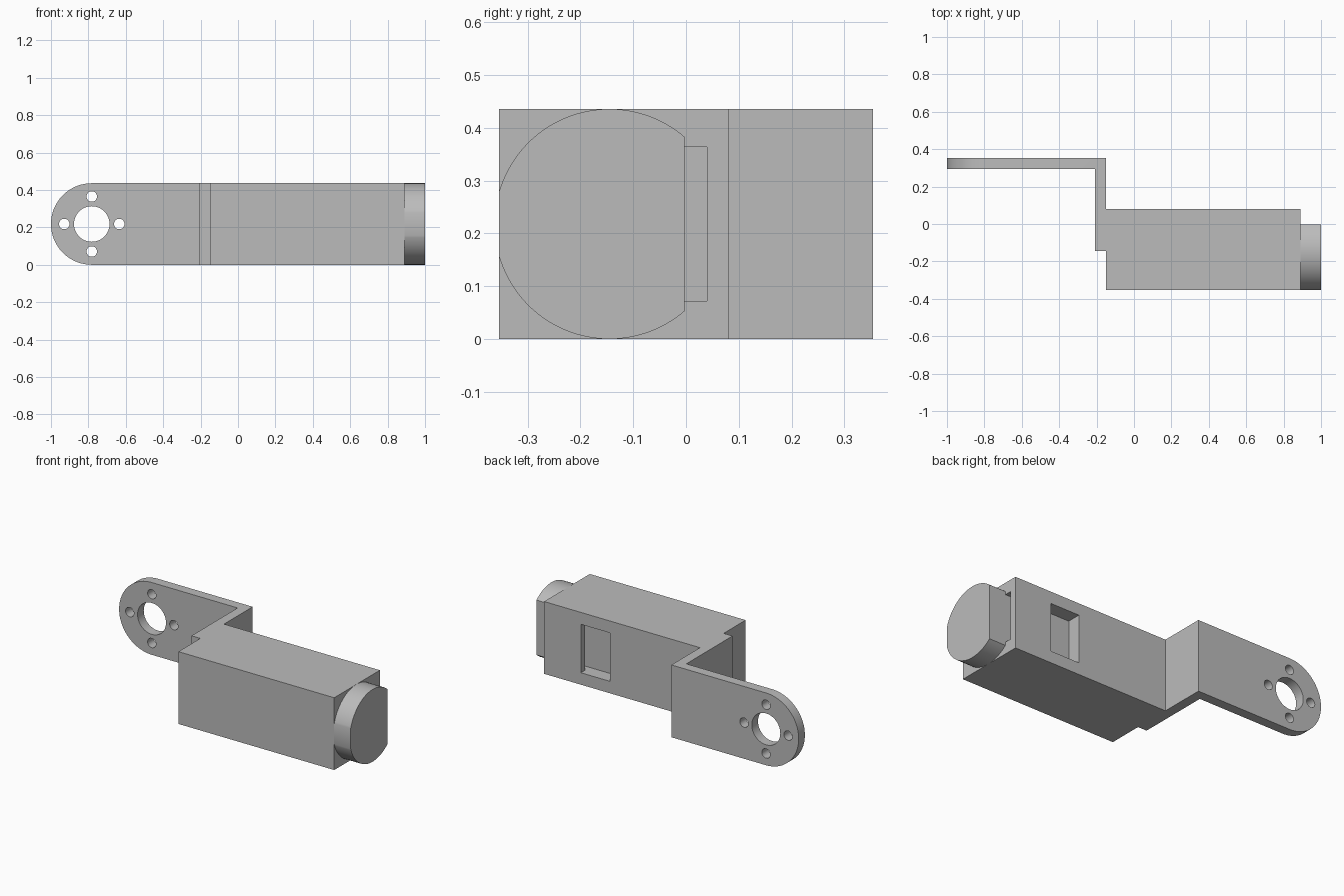
import bpy, bmesh, math
from mathutils import Vector

cube = bpy.data.objects.get("Cube")
if cube:
    bpy.data.objects.remove(cube, do_unlink=True)

grey = bpy.data.materials.new("plain grey")
grey.use_nodes = True
grey.diffuse_color = (0.5, 0.5, 0.5, 1)
grey.node_tree.nodes["Principled BSDF"].inputs["Base Color"].default_value = (0.5, 0.5, 0.5, 1)

HEIGHT = 0.436
R = HEIGHT / 2            # radius of the rounded ends
ARM_X = R - 1             # centre of the arm's hole pattern
DISC_Y = -0.145           # centre of the end disc


def prism(name, points, axis, low, high):
    """Extrude a profile along an axis; points use the other two axes in order."""
    def place(p, depth):
        co = list(p)
        co.insert("xyz".index(axis), depth)
        return Vector(co)
    bm = bmesh.new()
    base = bm.faces.new([bm.verts.new(place(p, low)) for p in points])
    shift = place((0, 0), high - low)
    side = bmesh.ops.extrude_face_region(bm, geom=[base], use_keep_orig=True)
    moved = [v for v in side["geom"] if isinstance(v, bmesh.types.BMVert)]
    bmesh.ops.translate(bm, verts=moved, vec=shift)
    bmesh.ops.recalc_face_normals(bm, faces=bm.faces)
    mesh = bpy.data.meshes.new(name)
    bm.to_mesh(mesh)
    bm.free()
    mesh.materials.append(grey)
    obj = bpy.data.objects.new(name, mesh)
    bpy.context.collection.objects.link(obj)
    return obj


def box(name, x, y, z):
    corners = [(x[0], y[0]), (x[1], y[0]), (x[1], y[1]), (x[0], y[1])]
    return prism(name, corners, "z", *z)


def arc(a, b, radius, start, end, steps):
    angles = [start + (end - start) * i / steps for i in range(steps + 1)]
    return [(a + radius * math.cos(t), b + radius * math.sin(t)) for t in angles]


def combine(obj, tool, operation):
    """Apply a boolean and throw the helper away."""
    mod = obj.modifiers.new(operation, "BOOLEAN")
    mod.operation, mod.solver, mod.object = operation, "EXACT", tool
    bpy.context.view_layer.objects.active = obj
    bpy.ops.object.modifier_apply(modifier=mod.name)
    bpy.data.objects.remove(tool, do_unlink=True)


def smooth(obj):
    bpy.ops.object.select_all(action="DESELECT")
    obj.select_set(True)
    bpy.context.view_layer.objects.active = obj
    bpy.ops.object.shade_smooth_by_angle(angle=math.radians(30))


# Main body, with a channel from its end that opens in a rear window
body = box("main_body", (-0.15, 0.89), (-0.354, 0.081), (0, HEIGHT))
channel_z = (0.072, 0.364)
combine(body, box("channel_cutter", (0.45, 0.95), (-0.003, 0.04), channel_z), "DIFFERENCE")
combine(body, box("window_cutter", (0.45, 0.645), (-0.003, 0.15), channel_z), "DIFFERENCE")

# End disc, cut flat at the front and back
back = math.acos((-0.003 - DISC_Y) / R)
front = math.acos((-0.354 - DISC_Y) / R)
disc_profile = (arc(DISC_Y, R, R, back, front, 40)
                + arc(DISC_Y, R, R, -front, -back, 40))
disc = prism("end_disc", disc_profile, "x", 0.89, 1.0)
smooth(disc)

# Cranked bracket: an angle section trimmed to a rounded arm outline
section = [(-1.05, 0.295), (-0.209, 0.295), (-0.209, DISC_Y),
           (-0.15, DISC_Y), (-0.15, 0.354), (-1.05, 0.354)]
bracket = prism("cranked_bracket", section, "z", -0.05, HEIGHT + 0.05)
outline = arc(ARM_X, R, R, math.pi / 2, math.pi * 1.5, 48) + [(0.05, 0), (0.05, HEIGHT)]
combine(bracket, prism("outline_cutter", outline, "y", -0.5, 0.5), "INTERSECT")

# Centre hole and four screw holes
holes = [(ARM_X, R, 0.095)]
holes += [(x, z, 0.028) for x, z in arc(ARM_X, R, 0.147, 0, math.pi * 1.5, 3)]
for x, z, radius in holes:
    ring = arc(x, z, radius, 0, math.tau, 48)[:-1]
    combine(bracket, prism("hole_cutter", ring, "y", 0.25, 0.4), "DIFFERENCE")
smooth(bracket)
